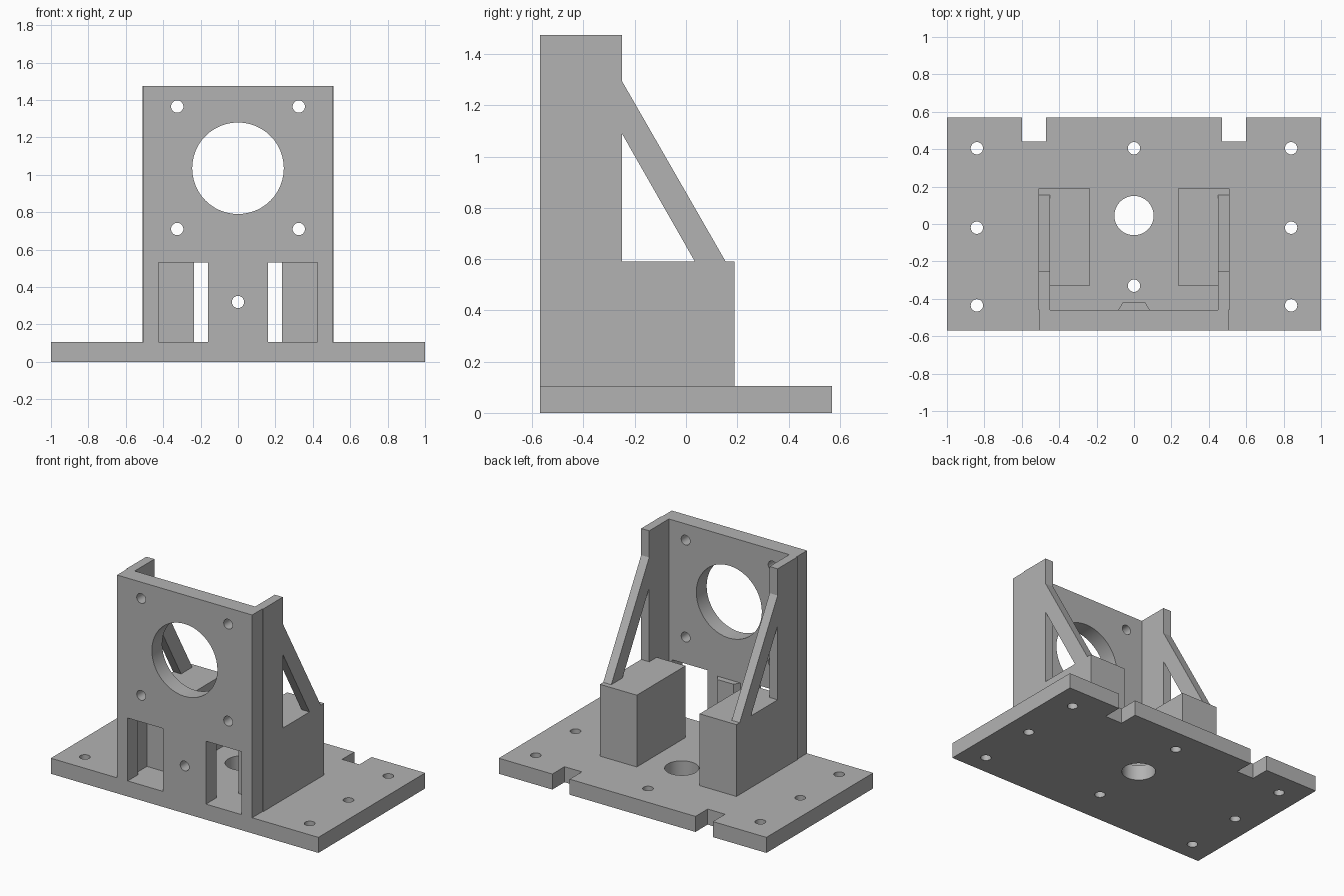
import bpy
import bmesh
from mathutils import Vector

cube = bpy.data.objects.get("Cube")
if cube:
    bpy.data.objects.remove(cube)

GREY = (0.45, 0.45, 0.45, 1.0)
grey = bpy.data.materials.new("plain grey")
grey.use_nodes = True
grey.diffuse_color = GREY
grey.node_tree.nodes["Principled BSDF"].inputs["Base Color"].default_value = GREY

# Map flat (u, v) plus depth w to 3D for an extrusion along each axis
PLACE = {
    "x": lambda u, v, w: Vector((w, u, v)),
    "y": lambda u, v, w: Vector((u, w, v)),
    "z": lambda u, v, w: Vector((u, v, w)),
}


def prism(name, outline, axis, start, end):
    """Extrude a closed outline along an axis."""
    bm = bmesh.new()
    place = PLACE[axis]
    face = bm.faces.new([bm.verts.new(place(u, v, start)) for u, v in outline])
    new = bmesh.ops.extrude_face_region(bm, geom=[face])["geom"]
    verts = [g for g in new if isinstance(g, bmesh.types.BMVert)]
    bmesh.ops.translate(bm, verts=verts, vec=place(0, 0, end - start))
    bmesh.ops.recalc_face_normals(bm, faces=bm.faces)
    mesh = bpy.data.meshes.new(name)
    bm.to_mesh(mesh)
    bm.free()
    mesh.materials.append(grey)
    obj = bpy.data.objects.new(name, mesh)
    bpy.context.collection.objects.link(obj)
    return obj


def rect(u0, u1, v0, v1):
    return [(u0, v0), (u1, v0), (u1, v1), (u0, v1)]


def mirrored(half):
    """Complete a right-half outline with its reflection."""
    return half + [(-u, v) for u, v in reversed(half)]


def drill(obj, holes, axis, start, end):
    """Cut round holes (u, v, radius) through a part."""
    bm = bmesh.new()
    turn = Vector((0, 0, 1)).rotation_difference(PLACE[axis](0, 0, 1)).to_matrix().to_4x4()
    for u, v, radius in holes:
        made = bmesh.ops.create_cone(bm, cap_ends=True, segments=48, radius1=radius,
                                     radius2=radius, depth=end - start)["verts"]
        bmesh.ops.transform(bm, matrix=turn, verts=made)
        bmesh.ops.translate(bm, verts=made, vec=PLACE[axis](u, v, (start + end) / 2))
    mesh = bpy.data.meshes.new("drill")
    bm.to_mesh(mesh)
    bm.free()
    mesh.materials.append(grey)
    cutter = bpy.data.objects.new("drill", mesh)
    cutter.hide_render = True
    bpy.context.collection.objects.link(cutter)
    mod = obj.modifiers.new("holes", "BOOLEAN")
    mod.operation = "DIFFERENCE"
    mod.solver = "EXACT"
    mod.object = cutter
    graph = bpy.context.evaluated_depsgraph_get()
    result = bpy.data.meshes.new_from_object(obj.evaluated_get(graph))
    obj.modifiers.clear()
    obj.data = result
    bpy.data.objects.remove(cutter)
    bpy.ops.object.select_all(action="DESELECT")
    obj.select_set(True)
    bpy.context.view_layer.objects.active = obj
    bpy.ops.object.shade_smooth_by_angle()


FLOOR, TOP, BLOCK_TOP = 0.105, 1.475, 0.59
FRONT, BACK = -0.57, 0.57
SMALL = 0.033

# Base plate with two rear notches and mounting holes
base = prism("base_plate", mirrored([
    (1, FRONT), (1, BACK), (0.6, BACK), (0.6, 0.44), (0.47, 0.44), (0.47, BACK),
]), "z", 0, FLOOR)
base_holes = [(side * 0.84, y, SMALL) for side in (-1, 1) for y in (-0.435, -0.02, 0.405)]
base_holes += [(0, 0.405, SMALL), (0, -0.33, SMALL), (0, 0.045, 0.105)]
drill(base, base_holes, "z", -0.1, 0.3)

# Upright plate with two window openings at the foot
upright = prism("upright_plate", mirrored([
    (0.16, FLOOR), (0.16, 0.53), (0.425, 0.53), (0.425, FLOOR), (0.505, FLOOR), (0.505, TOP),
]), "y", FRONT, -0.46)
upright_holes = [(side * 0.325, z, SMALL) for side in (-1, 1) for z in (0.71, 1.365)]
upright_holes += [(0, 1.035, 0.245), (0, 0.32, SMALL)]
drill(upright, upright_holes, "y", -0.7, -0.3)

# Tapered rib behind the central pillar
rib = prism("pillar_rib", [(-0.085, -0.46), (0.085, -0.46), (0.06, -0.42), (-0.06, -0.42)],
            "z", FLOOR, 0.51)
drill(rib, [(0, 0.32, SMALL)], "y", -0.7, -0.3)

# Side flange, diagonal strut and solid foot block on each side
for side, label in ((1, "left"), (-1, "right")):
    inner, outer = side * 0.45, side * 0.51
    prism(label + "_flange", [
        (-0.46, FLOOR), (-0.33, FLOOR), (-0.33, BLOCK_TOP), (-0.25, BLOCK_TOP),
        (-0.25, TOP), (-0.46, TOP),
    ], "x", inner, outer)
    prism(label + "_strut", [
        (0.035, BLOCK_TOP), (0.155, BLOCK_TOP), (-0.25, 1.295), (-0.25, 1.09),
    ], "x", inner, outer)
    prism(label + "_foot_block", rect(-0.33, 0.19, FLOOR, BLOCK_TOP), "x", side * 0.235, outer)
